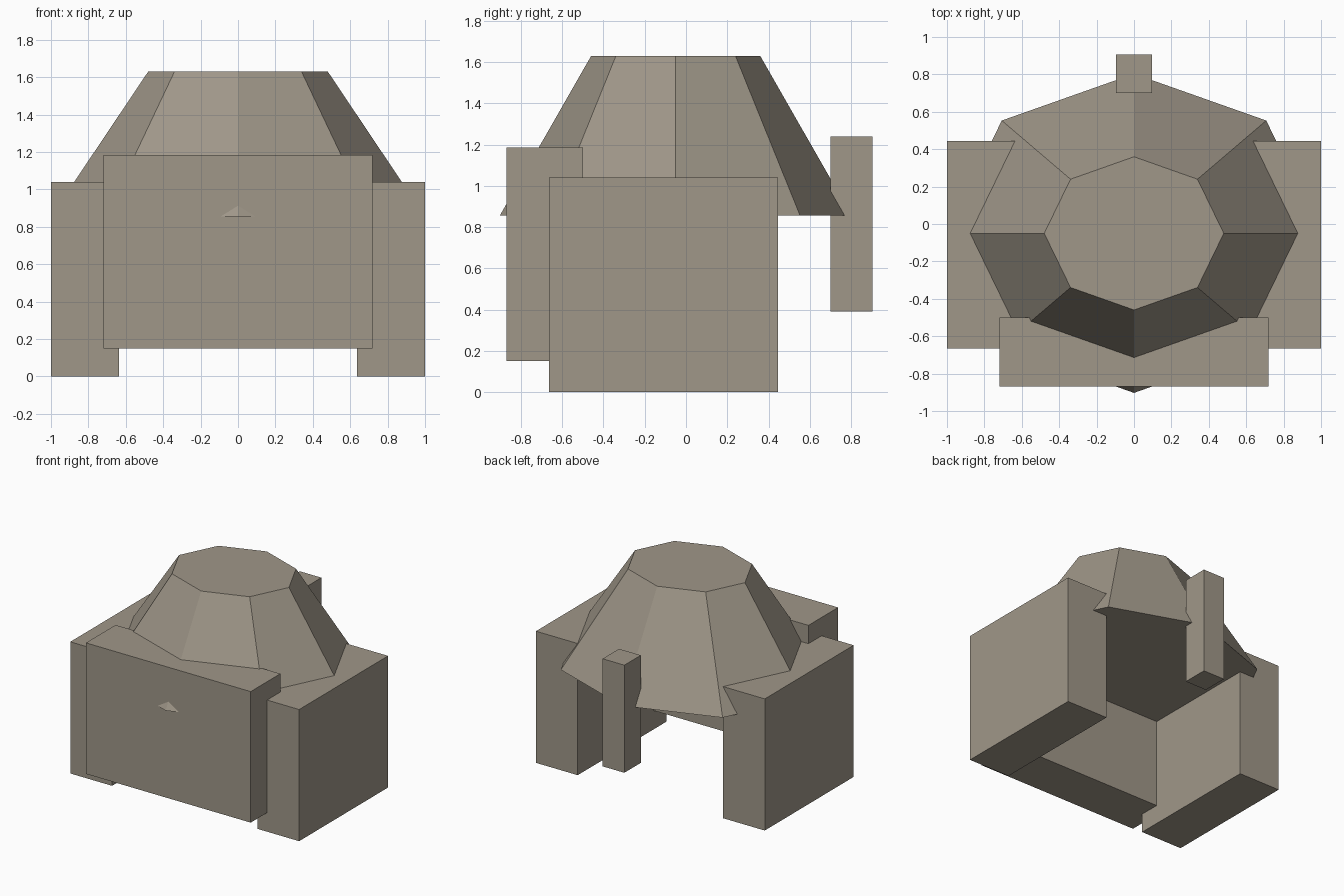
import bpy, bmesh
from mathutils import Matrix, Vector

cube = bpy.data.objects.get("Cube")
if cube:
    bpy.data.objects.remove(cube, do_unlink=True)

# Single stone colour
stone = bpy.data.materials.new("warm_grey_stone")
stone.use_nodes = True
stone.diffuse_color = (0.35, 0.31, 0.25, 1)
stone.node_tree.nodes["Principled BSDF"].inputs["Base Color"].default_value = stone.diffuse_color


def finish(name, bm):
    mesh = bpy.data.meshes.new(name)
    bm.to_mesh(mesh)
    bm.free()
    mesh.materials.append(stone)
    obj = bpy.data.objects.new(name, mesh)
    bpy.context.collection.objects.link(obj)
    return obj


def box(name, low, high):
    low, high = Vector(low), Vector(high)
    bm = bmesh.new()
    bmesh.ops.create_cube(bm, size=1)
    bmesh.ops.scale(bm, vec=high - low, verts=bm.verts)
    bmesh.ops.translate(bm, vec=(low + high) / 2, verts=bm.verts)
    return finish(name, bm)


# Side blocks, mirrored left and right
for side, x0, x1 in (("left", 0.635, 1), ("right", -1, -0.635)):
    box(side + "_block", (x0, -0.665, 0), (x1, 0.445, 1.04))

# Front slab and rear post
box("front_slab", (-0.72, -0.87, 0.15), (0.72, -0.5, 1.185))
box("rear_post", (-0.095, 0.7, 0.39), (0.095, 0.905, 1.24))

# Eight-sided tapered roof, squashed front to back
bottom, top = 0.855, 1.63
bm = bmesh.new()
bmesh.ops.create_cone(bm, cap_ends=True, segments=8, radius1=1, radius2=0.48, depth=top - bottom)
bmesh.ops.scale(bm, vec=(1, 0.853, 1), verts=bm.verts)
bmesh.ops.translate(bm, vec=(0, -0.05, (top + bottom) / 2), verts=bm.verts)
finish("tapered_roof", bm)
